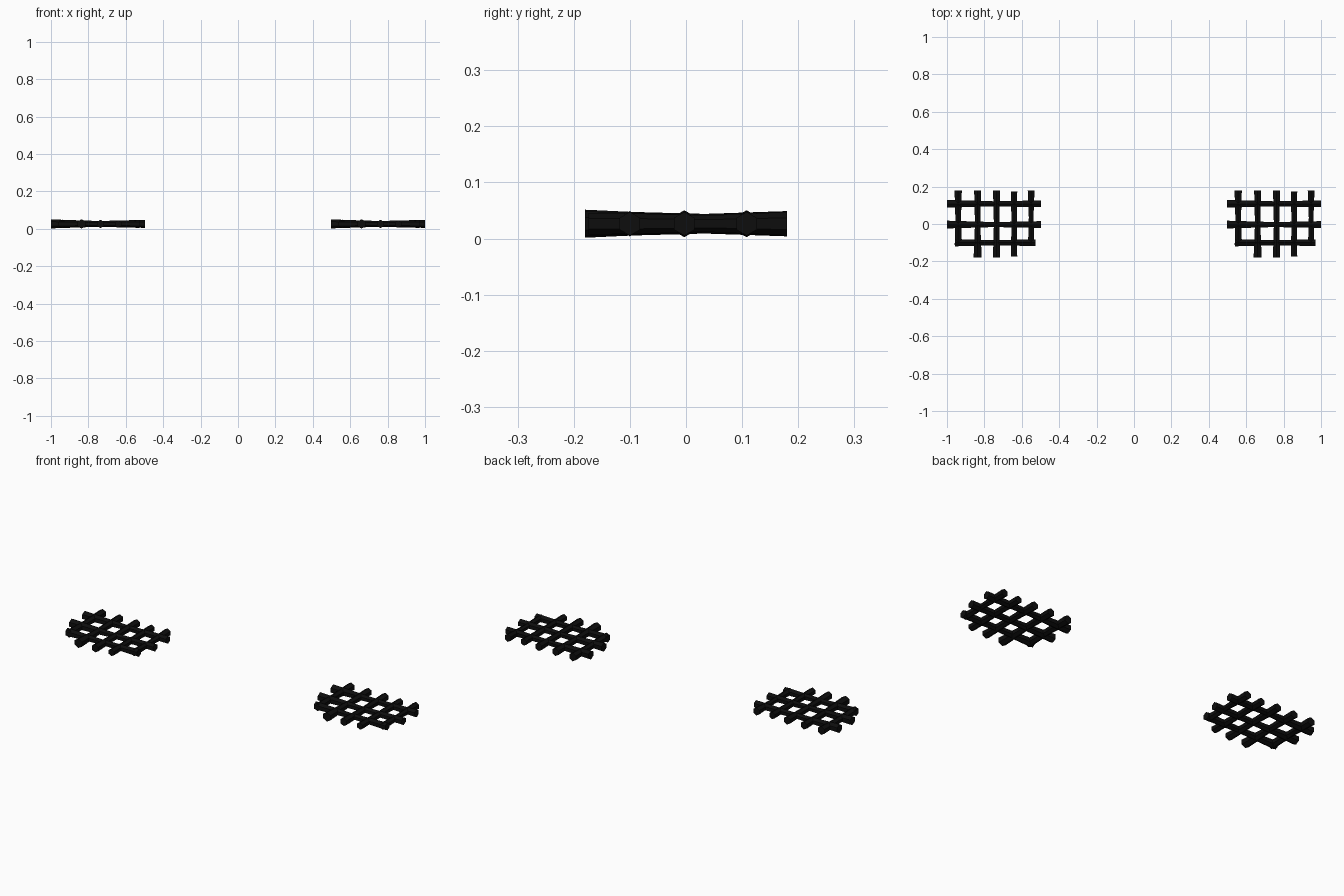
import bpy, bmesh, math
from mathutils import Vector

if "Cube" in bpy.data.objects:
    bpy.data.objects.remove(bpy.data.objects["Cube"])

iron = bpy.data.materials.new("black iron")
iron.diffuse_color = (0.004, 0.004, 0.004, 1)
iron.use_nodes = True
iron.node_tree.nodes["Principled BSDF"].inputs["Base Color"].default_value = iron.diffuse_color

Z = 0.0265      # height of the bar axes
SIDES = 6


def bar(name, start, end, r_start, r_mid, r_end):
    """Hexagonal bar with a corner on top, pinched in the middle."""
    a, b = Vector((*start, Z)), Vector((*end, Z))
    side = (b - a).normalized().cross(Vector((0, 0, 1)))
    bm = bmesh.new()
    rings = []
    for t, r in ((0, r_start), (0.5, r_mid), (1, r_end)):
        c = a.lerp(b, t)
        ring = []
        for i in range(SIDES):
            ang = 2 * math.pi * i / SIDES
            ring.append(bm.verts.new(c + side * (r * math.sin(ang)) + Vector((0, 0, r * math.cos(ang)))))
        rings.append(ring)
    for lo, hi in zip(rings, rings[1:]):
        for i in range(SIDES):
            j = (i + 1) % SIDES
            bm.faces.new((lo[i], lo[j], hi[j], hi[i]))
    bm.faces.new(rings[0])
    bm.faces.new(rings[-1])
    bmesh.ops.recalc_face_normals(bm, faces=bm.faces)
    me = bpy.data.meshes.new(name)
    bm.to_mesh(me)
    bm.free()
    me.materials.append(iron)
    bpy.context.collection.objects.link(bpy.data.objects.new(name, me))


# Long bars: y, x start, x end, radii
long_bars = [
    (0.108, -1.0, -0.497, 0.024, 0.0155, 0.021),
    (-0.003, -1.0, -0.497, 0.024, 0.0155, 0.021),
    (-0.1, -0.957, -0.527, 0.0225, 0.0155, 0.021),
]
# Cross bars: x, y start, y end, radii
cross_bars = [
    (-0.940, -0.113, 0.18, 0.0215, 0.0175, 0.0225),
    (-0.836, -0.18, 0.18, 0.025, 0.0165, 0.0215),
    (-0.735, -0.18, 0.18, 0.022, 0.0165, 0.0215),
    (-0.641, -0.174, 0.174, 0.0195, 0.0165, 0.0195),
    (-0.550, -0.11, 0.18, 0.019, 0.0145, 0.021),
]

# Two identical grates side by side
for grate, dx in (("left", 0), ("right", 1.497)):
    for n, (y, x0, x1, *r) in enumerate(long_bars):
        bar(f"{grate}_grate_long_bar_{n}", (x0 + dx, y), (x1 + dx, y), *r)
    for n, (x, y0, y1, *r) in enumerate(cross_bars):
        bar(f"{grate}_grate_cross_bar_{n}", (x + dx, y0), (x + dx, y1), *r)
